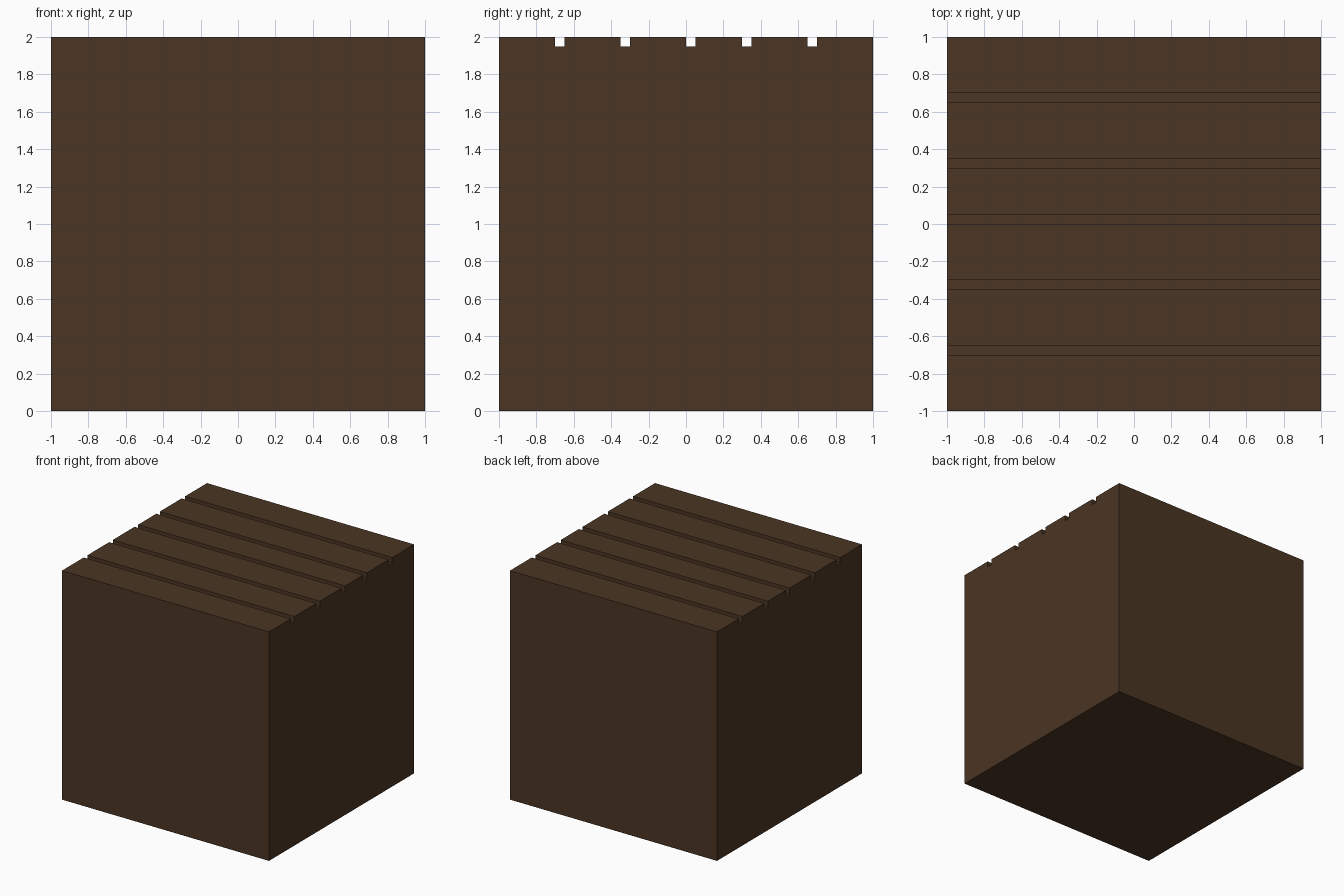
import bpy
import bmesh

if "Cube" in bpy.data.objects:
    bpy.data.objects.remove(bpy.data.objects["Cube"])

# Grooves across the top: start position along y, shared width and depth
GROOVES = [-0.70, -0.35, 0.0, 0.30, 0.65]
WIDTH, DEPTH = 0.05, 0.05

wood = bpy.data.materials.new("dark brown wood")
wood.diffuse_color = (0.07, 0.036, 0.017, 1)
wood.use_nodes = True
wood.node_tree.nodes["Principled BSDF"].inputs["Base Color"].default_value = wood.diffuse_color

# Side profile (y, z) with the notches cut into its top edge
profile = [(1, 0), (-1, 0), (-1, 2)]
for y in GROOVES:
    profile += [(y, 2), (y, 2 - DEPTH), (y + WIDTH, 2 - DEPTH), (y + WIDTH, 2)]
profile.append((1, 2))

# Extrude the profile across the full width of the block
bm = bmesh.new()
face = bm.faces.new([bm.verts.new((-1, y, z)) for y, z in profile])
result = bmesh.ops.extrude_face_region(bm, geom=[face])
moved = [v for v in result["geom"] if isinstance(v, bmesh.types.BMVert)]
bmesh.ops.translate(bm, verts=moved, vec=(2, 0, 0))
bmesh.ops.recalc_face_normals(bm, faces=bm.faces)

mesh = bpy.data.meshes.new("grooved_block")
bm.to_mesh(mesh)
bm.free()
mesh.materials.append(wood)
block = bpy.data.objects.new("grooved_block", mesh)
bpy.context.collection.objects.link(block)
